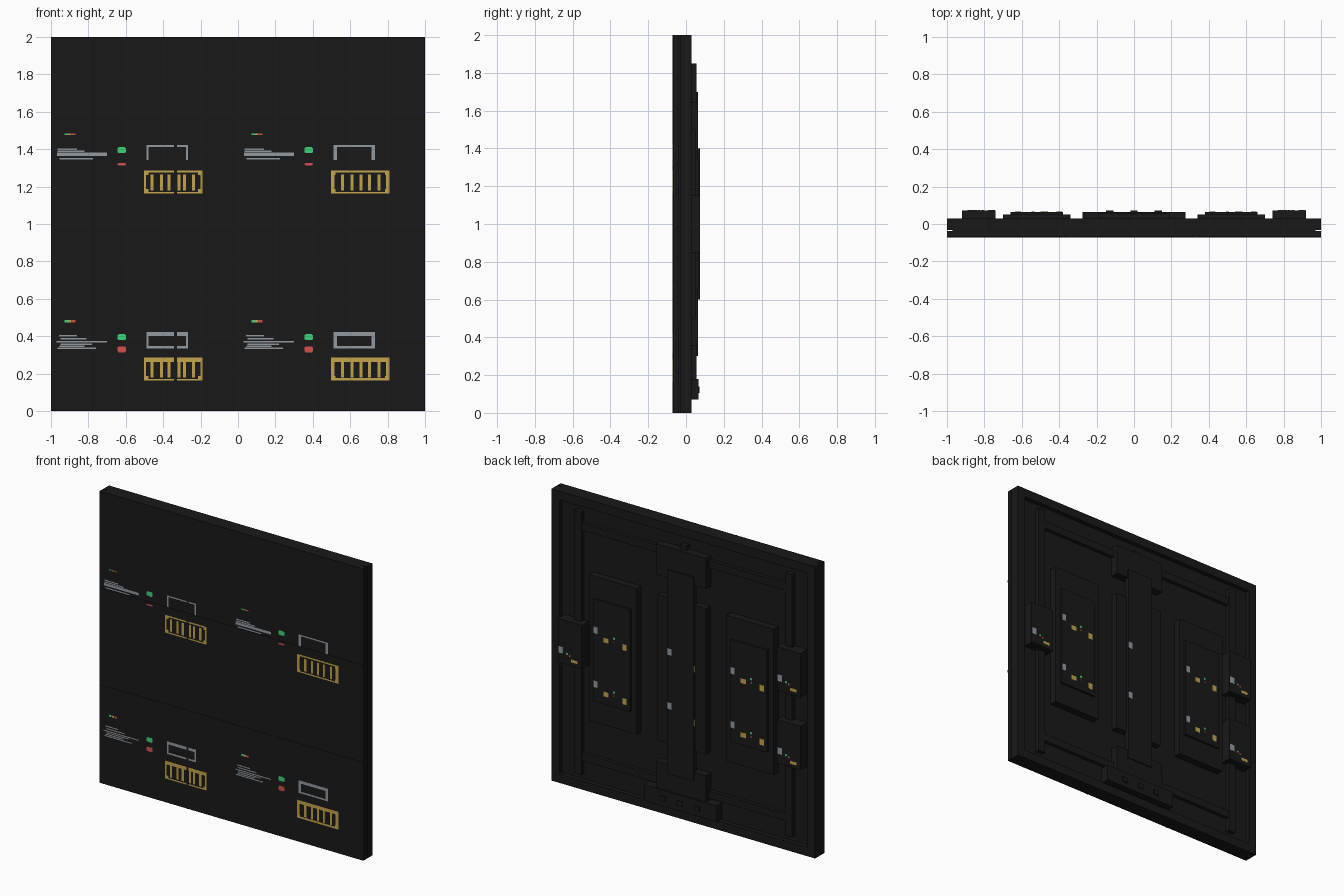
import bpy, bmesh
from mathutils import Matrix

if "Cube" in bpy.data.objects:
    bpy.data.objects.remove(bpy.data.objects["Cube"])

def mat(name, rgb):
    m = bpy.data.materials.new(name)
    m.diffuse_color = (*rgb, 1)
    m.use_nodes = True
    m.node_tree.nodes["Principled BSDF"].inputs["Base Color"].default_value = m.diffuse_color
    return m

DARK = mat("charcoal", (0.0095, 0.0095, 0.0097))
GREY = mat("slate_grey", (0.285, 0.325, 0.365))
GOLD = mat("gold", (0.56, 0.38, 0.07))
GREEN = mat("green", (0.045, 0.66, 0.19))
RED = mat("red", (0.66, 0.08, 0.07))

def boxes(name, items, material=DARK):
    """One object from boxes given as (x0, x1, y0, y1, z0, z1)."""
    bm = bmesh.new()
    for x0, x1, y0, y1, z0, z1 in items:
        mx = Matrix.Translation(((x0 + x1) / 2, (y0 + y1) / 2, (z0 + z1) / 2))
        mx = mx @ Matrix.Diagonal((x1 - x0, y1 - y0, z1 - z0, 1))
        bmesh.ops.create_cube(bm, size=1, matrix=mx)
    me = bpy.data.meshes.new(name)
    bm.to_mesh(me)
    bm.free()
    me.materials.append(material)
    ob = bpy.data.objects.new(name, me)
    bpy.context.collection.objects.link(ob)
    return ob

# Front panel with thin cover strips dividing it three by three
boxes("front_panel", [(-1, 1, -0.07, -0.037, 0, 2)])
S = 0.008
THIRDS = (-1 / 3, 1 / 3)
boxes("seam_strips", [(x - S, x + S, -0.0725, -0.069, 0, 2) for x in THIRDS]
      + [(-1, 1, -0.0725, -0.069, 1 + z - S, 1 + z + S) for z in THIRDS])

# Cabinet: spacer, back sheet and raised rim
boxes("spacer", [(-0.97, 0.97, -0.038, -0.031, 0, 2)])
boxes("back_sheet", [(-1, 1, -0.032, 0.0, 0, 2)])
W = 0.06
boxes("rim", [(-1, -1 + W, 0, 0.03, 0, 2), (1 - W, 1, 0, 0.03, 0, 2),
              (-1 + W, 1 - W, 0, 0.03, 0, W), (-1 + W, 1 - W, 0, 0.03, 2 - W, 2)])

# Bracing rails inside the rim
boxes("upright_rails", [(x - 0.027, x + 0.027, 0, 0.03, 0.1, 1.9) for x in (-0.8, 0.8)])
boxes("centre_rail", [(-0.025, 0.025, 0, 0.03, 0.1, 1.88)])
boxes("cross_rails", [(-0.8, 0.8, 0, 0.025, z - 0.025, z + 0.025) for z in (0.22, 1.8)])

# Central spine with pads and end blocks
boxes("spine_pad", [(-0.185, 0.185, 0, 0.045, 0.5, 1.5)])
boxes("spine_end_blocks", [(-0.19, 0.19, 0, 0.055, 0.15, 0.36),
                           (-0.19, 0.19, 0, 0.055, 1.64, 1.85)])
boxes("spine_plate", [(-0.1, 0.1, 0.03, 0.063, 0.3, 1.7)])

# Electronics housings either side
for side, s in (("left", -1), ("right", 1)):
    xa, xb = sorted((0.34 * s, 0.7 * s))
    boxes(side + "_housing", [(xa, xb, 0, 0.05, 0.5, 1.5)])
    xa, xb = sorted((0.38 * s, 0.66 * s))
    boxes(side + "_housing_cover", [(xa, xb, 0.04, 0.065, 0.65, 1.35)])

# Side latches
LATCHES = ((-0.83, 0.75), (-0.83, 1.25), (0.83, 1.0))
boxes("latches", [(x - 0.09, x + 0.09, 0, 0.073, z - 0.15, z + 0.15) for x, z in LATCHES])

# Connector strip with sockets
boxes("connector_strip", [(-0.275, 0.275, 0, 0.065, 0.07, 0.18)])
boxes("connector_sockets", [(x - 0.02, x + 0.02, 0.06, 0.072, 0.105, 0.14) for x in (-0.13, 0, 0.13)])

# Front printed markings, repeated on a one-unit grid
grey, gold, green, red = [], [], [], []

def mark(group, x0, x1, z0, z1):
    """Thin plate on the front, interrupted at the left seam."""
    if x0 < -0.34 and x1 > -0.325:
        mark(group, x0, -0.341, z0, z1)
        mark(group, -0.325, x1, z0, z1)
    else:
        group.append((x0, x1, -0.0706, -0.069, z0, z1))

def outline(group, x0, x1, z0, z1, side, bottom, top):
    if bottom:
        mark(group, x0, x1, z0, z0 + bottom)
    mark(group, x0, x1, z1 - top, z1)
    mark(group, x0, x0 + side, z0 + bottom, z1 - top)
    mark(group, x1 - side, x1, z0 + bottom, z1 - top)

LOW_LINES = ((0.402, -0.957, -0.86), (0.386, -0.95, -0.81), (0.370, -0.97, -0.70),
             (0.358, -0.95, -0.78), (0.346, -0.955, -0.82), (0.335, -0.965, -0.76))
HIGH_LINES = ((0.400, -0.965, -0.86, 0.004), (0.388, -0.965, -0.82, 0.004),
              (0.372, -0.968, -0.70, 0.009), (0.349, -0.955, -0.775, 0.004))
for ox in (0, 1):
    for oz in (0, 1):
        low = oz == 0
        # text bars
        for z, a, b, *h in (LOW_LINES if low else HIGH_LINES):
            t = h[0] if h else 0.0036
            mark(grey, a + ox, b + ox, z + oz - t, z + oz + t)
        # tiny status row
        t = 0.007 if low else 0.0035
        for k, g in enumerate((green, gold, red)):
            mark(g, -0.928 + k * 0.02 + ox, -0.91 + k * 0.02 + ox, 0.48 - t + oz, 0.48 + t + oz)
        # indicator lamps with clipped corners
        for g, z, h in ((green, 0.395, 0.016), (red, 0.33 if low else 0.3195, 0.016 if low else 0.006)):
            mark(g, -0.645 + ox, -0.598 + ox, z + oz - h * 0.75, z + oz + h * 0.75)
            mark(g, -0.639 + ox, -0.604 + ox, z + oz - h, z + oz + h)
        # grey frame, open at the bottom in the upper row
        outline(grey, -0.49 + ox, -0.268 + ox, (0.335 if low else 0.342) + oz, 0.422 + oz,
                0.018 if ox else 0.011, 0.012 if low else 0,
                0.02 if low else 0.009)
        # gold frame with bars and corner pads
        g0, g1 = -0.503 + ox, -0.19 + ox
        outline(gold, g0, g1, 0.163 + oz, 0.285 + oz, 0.02 if ox else 0.011,
                0.013 if ox and low else 0.009, 0.023 if low else 0.01)
        for x in (g0, g1 - 0.024):
            for z in (0.163, 0.261):
                mark(gold, x, x + 0.024, z + oz, z + 0.024 + oz)
        bars = (-0.44, -0.39, -0.343, -0.297, -0.246) if ox else (-0.46, -0.41, -0.37, -0.316, -0.285, -0.237)
        for x in bars:
            mark(gold, x + ox - 0.008, x + ox + 0.008, 0.18 + oz, 0.265 + oz)

# Small labels on the back hardware
def label(group, x, y, z, w=0.03, h=None):
    h = h or w
    group.append((x - w / 2, x + w / 2, y - 0.002, y + 0.0008, z - h / 2, z + h / 2))

for edge in (0.66, -0.38):
    for z in (1.14, 0.77):
        label(grey, edge - 0.02, 0.065, z, 0.03, 0.045)
        label(gold, edge - 0.10, 0.065, z - 0.05, 0.04, 0.032)
        label(gold, edge - 0.24, 0.065, z - 0.06, 0.032, 0.042)
        label(green, edge - 0.16, 0.065, z - 0.02, 0.014)
        label(red, edge - 0.16, 0.065, z - 0.045, 0.01)
for z in (1.14, 0.77):
    label(grey, 0.082, 0.063, z, 0.032, 0.045)
    # side labels on the spine plate
    gold.append((-0.101, -0.098, 0.046, 0.062, z - 0.095, z - 0.05))
for x, z in LATCHES:
    label(grey, x + 0.068, 0.073, z - 0.06, 0.036, 0.045)
    label(green, x + 0.02, 0.073, z - 0.075, 0.014)
    label(red, x, 0.073, z - 0.085, 0.012)
    label(gold, x - 0.035, 0.073, z - 0.115, 0.05, 0.02)

boxes("grey_markings", grey, GREY)
boxes("gold_markings", gold, GOLD)
boxes("green_markings", green, GREEN)
boxes("red_markings", red, RED)
